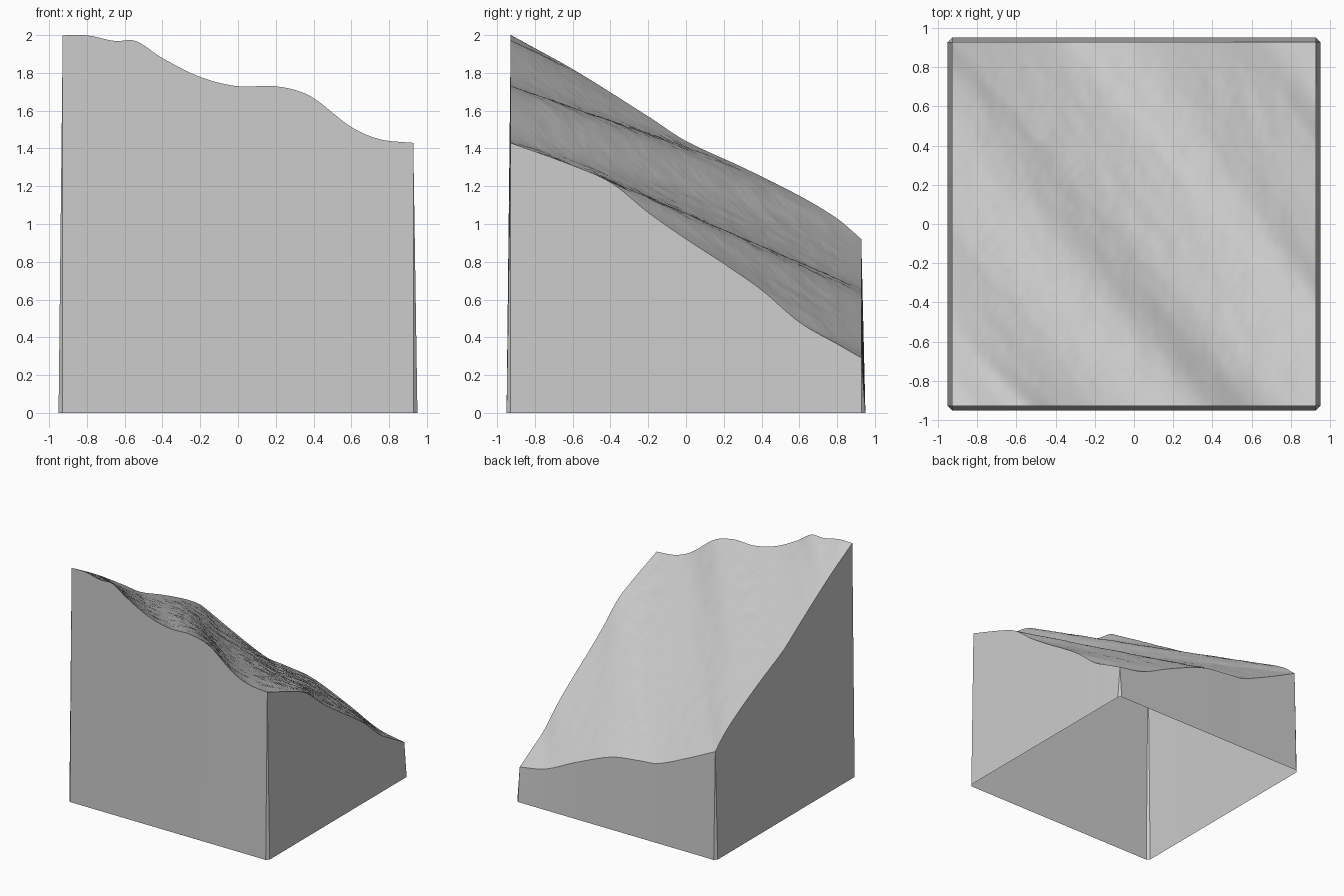
import bpy
import bmesh
from mathutils import Vector, noise

cube = bpy.data.objects.get("Cube")
if cube:
    bpy.data.objects.remove(cube)

H, FLARE, N = 0.928, 0.022, 110   # half width, skirt flare, grid cells

# Edge profiles: (position along edge, height)
FRONT = [(-.93, 2), (-.8, 2), (-.65, 1.97), (-.54, 1.97), (-.4, 1.88), (-.2, 1.78), (0, 1.73),
         (.2, 1.73), (.38, 1.68), (.6, 1.515), (.75, 1.45), (.93, 1.43)]
RIGHT = [(-.93, 1.43), (-.6, 1.31), (-.4, 1.22), (-.2, 1.06), (0, .92), (.2, .79), (.4, .65),
         (.6, .48), (.8, .365), (.93, .29)]
LEFT = [(-.93, 2), (-.6, 1.82), (-.2, 1.57), (0, 1.44), (.3, 1.3), (.6, 1.15), (.8, 1.03), (.93, .92)]
BACK = [(-.93, .92), (-.64, .78), (-.38, .67), (-.22, .65), (.05, .61), (.4, .47), (.68, .34), (.93, .29)]

# Ridge and valley lines: distance along front+right paired with left+back
RIDGES = [(0, 0), (.48, .5), (1.18, 1.38), (1.43, 1.62), (2.29, 2.54), (2.57, 2.94), (3.72, 3.72)]


def smooth_curve(points, t):
    """Cubic Hermite interpolation through the points."""
    t = min(max(t, points[0][0]), points[-1][0])
    i = max(k for k in range(len(points) - 1) if points[k][0] <= t)

    def slope(k):
        a, b = points[max(k - 1, 0)], points[min(k + 1, len(points) - 1)]
        return (b[1] - a[1]) / (b[0] - a[0])

    (x0, y0), (x1, y1) = points[i], points[i + 1]
    w = x1 - x0
    s = (t - x0) / w
    ease = s * s * (3 - 2 * s)
    return (y0 + (y1 - y0) * ease + w * s * (1 - s) * ((1 - s) * slope(i) - s * slope(i + 1)))


def paired(d):
    """Distance on the left+back path that belongs to d on the front+right path."""
    for (a0, b0), (a1, b1) in zip(RIDGES, RIDGES[1:]):
        if d <= a1:
            return b0 + (b1 - b0) * (d - a0) / (a1 - a0)
    return RIDGES[-1][1]


def border(d, first, second, swap):
    """Point on a two-edge border path, with its height."""
    side = 2 * 0.93
    if d <= side:
        p, q, z = d - 0.93, -0.93, smooth_curve(first, d - 0.93)
    else:
        p, q, z = 0.93, d - side - 0.93, smooth_curve(second, d - side - 0.93)
    return Vector((q, p, z)) if swap else Vector((p, q, z))


# Ruling lines joining the two border paths
STEPS = 400
RULES = []
for k in range(STEPS + 1):
    d = 3.72 * k / STEPS
    RULES.append((border(d, FRONT, RIGHT, False), border(paired(d), LEFT, BACK, True)))


def height(x, y):
    lo, hi = 1, STEPS - 1

    def beyond(k):
        p, q = RULES[k]
        return (q.x - p.x) * (y - p.y) - (q.y - p.y) * (x - p.x)

    while hi - lo > 1:
        mid = (lo + hi) // 2
        if beyond(mid) < 0:
            lo = mid
        else:
            hi = mid

    def on_rule(k):
        p, q = RULES[k]
        run = (q - p).to_2d()
        t = min(max((Vector((x, y)) - p.to_2d()).dot(run) / run.length_squared, 0), 1)
        return p.z + (q.z - p.z) * t

    a, b = beyond(lo), beyond(hi)
    f = min(max(a / (a - b), 0), 1) if abs(a - b) > 1e-9 else 0
    z = on_rule(lo) * (1 - f) + on_rule(hi) * f
    # Fine wrinkles running across the slope
    u, v = x + y, x - y
    fade = min(1, 8 * (H - max(abs(x), abs(y))))
    return z + fade * (0.005 * noise.noise(Vector((u * 9, v * 5, 0)))
                       + 0.0025 * noise.noise(Vector((u * 15, v * 25, 3))))


# Sloping ground surface
bm = bmesh.new()
grid = []
for j in range(N + 1):
    y = -H + 2 * H * j / N
    row = []
    for i in range(N + 1):
        x = -H + 2 * H * i / N
        row.append(bm.verts.new((x, y, height(x, y))))
    grid.append(row)
for j in range(N):
    for i in range(N):
        f = bm.faces.new((grid[j][i], grid[j][i + 1], grid[j + 1][i + 1], grid[j + 1][i]))
        f.smooth = True

# Flared side walls, open underneath, with cut corners
sides = [(grid[0], (0, -1)), ([r[-1] for r in grid], (1, 0)),
         (grid[-1][::-1], (0, 1)), ([r[0] for r in grid][::-1], (-1, 0))]
feet = []
for rim, (dx, dy) in sides:
    foot = [bm.verts.new((v.co.x + dx * FLARE, v.co.y + dy * FLARE, 0)) for v in rim]
    for k in range(N):
        bm.faces.new((foot[k], foot[k + 1], rim[k + 1], rim[k]))
    feet.append(foot)
for k, (rim, _) in enumerate(sides):
    bm.faces.new((feet[k][-1], feet[(k + 1) % 4][0], rim[-1]))

mesh = bpy.data.meshes.new("terrain_block")
bm.to_mesh(mesh)
bm.free()
block = bpy.data.objects.new("terrain_block", mesh)
bpy.context.collection.objects.link(block)

# Plain stone grey
grey = bpy.data.materials.new("stone_grey")
grey.use_nodes = True
grey.diffuse_color = (0.6, 0.6, 0.6, 1)
grey.node_tree.nodes["Principled BSDF"].inputs["Base Color"].default_value = (0.6, 0.6, 0.6, 1)
mesh.materials.append(grey)

bpy.context.view_layer.objects.active = block
block.select_set(True)
bpy.ops.object.shade_smooth_by_angle(angle=0.5)
